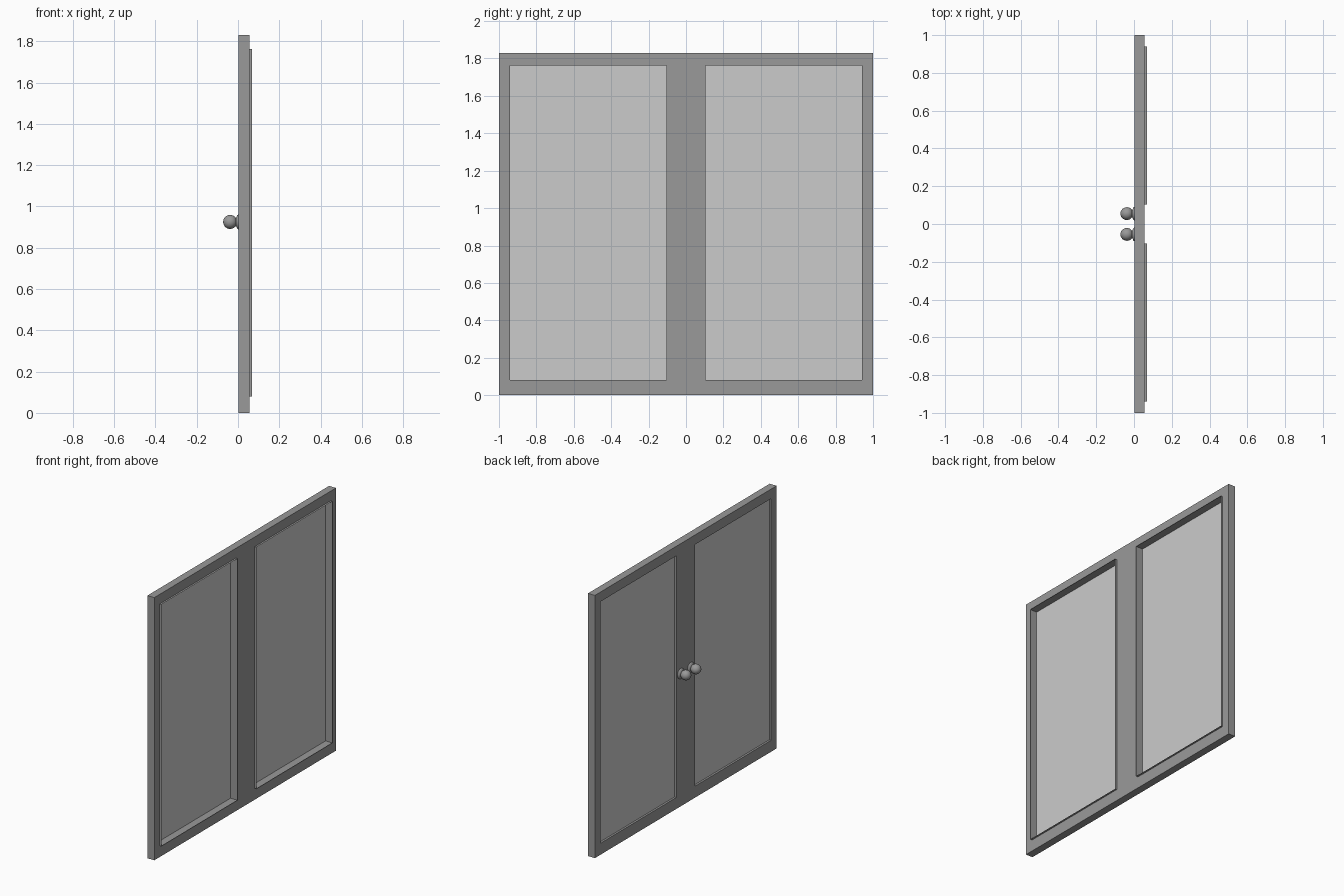
import bpy, bmesh, math
from mathutils import Vector

if "Cube" in bpy.data.objects:
    bpy.data.objects.remove(bpy.data.objects["Cube"])

X0, X1 = 0.002, 0.055          # frame thickness
PANE_X, LIP_X = 0.016, 0.069   # recessed pane and raised lip
H = 1.83
YS = [-1, -0.941, -0.104, 0.104, 0.941, 1]
ZS = [0, 0.08, 1.763, H]


def material(name, v):
    m = bpy.data.materials.new(name)
    m.diffuse_color = (v, v, v, 1)
    m.use_nodes = True
    m.node_tree.nodes["Principled BSDF"].inputs["Base Color"].default_value = m.diffuse_color
    return m


def finish(bm, name, mat):
    me = bpy.data.meshes.new(name)
    bm.to_mesh(me)
    bm.free()
    ob = bpy.data.objects.new(name, me)
    bpy.context.collection.objects.link(ob)
    me.materials.append(mat)
    return ob


dark = material("dark_grey", 0.32)
light = material("light_grey", 0.8)

# Double door frame: a grid of cells with two openings, extruded to thickness
bm = bmesh.new()
for i in range(5):
    for j in range(3):
        if j == 1 and i in (1, 3):
            continue
        bm.faces.new([bm.verts.new((X0, y, z)) for y, z in (
            (YS[i], ZS[j]), (YS[i], ZS[j + 1]),
            (YS[i + 1], ZS[j + 1]), (YS[i + 1], ZS[j]))])
bmesh.ops.remove_doubles(bm, verts=bm.verts[:], dist=1e-5)
ext = bmesh.ops.extrude_face_region(bm, geom=bm.faces[:], use_keep_orig=True)
moved = [v for v in ext["geom"] if isinstance(v, bmesh.types.BMVert)]
bmesh.ops.translate(bm, verts=moved, vec=Vector((X1 - X0, 0, 0)))
bmesh.ops.recalc_face_normals(bm, faces=bm.faces[:])
finish(bm, "door_frame", dark)


def knob(name, y):
    # Turned profile: (distance from door, radius), flared base, neck, ball
    prof = [(0, 0.036), (0.005, 0.034), (0.010, 0.022), (0.014, 0.016)]
    r, c = 0.034, 0.040
    a0 = math.asin(0.016 / r)
    n = 10
    for k in range(n):
        a = a0 + (math.pi - a0) * k / n
        prof.append((c - r * math.cos(a), r * math.sin(a)))
    prof.append((c + r, 0))
    bm = bmesh.new()
    vs = [bm.verts.new((X0 - d, y, 0.925 + rad)) for d, rad in prof]
    es = [bm.edges.new(p) for p in zip(vs, vs[1:])]
    bmesh.ops.spin(bm, geom=vs + es, cent=(0, y, 0.925), axis=(1, 0, 0),
                   angle=2 * math.pi, steps=24)
    bmesh.ops.remove_doubles(bm, verts=bm.verts[:], dist=1e-5)
    bmesh.ops.recalc_face_normals(bm, faces=bm.faces[:])
    for f in bm.faces:
        f.smooth = True
    finish(bm, name, dark)


for side, i, ky in (("left", 1, -0.055), ("right", 3, 0.055)):
    ring = [(YS[i], ZS[1]), (YS[i + 1], ZS[1]), (YS[i + 1], ZS[2]), (YS[i], ZS[2])]
    # Recessed pane
    bm = bmesh.new()
    bm.faces.new([bm.verts.new((PANE_X, y, z)) for y, z in ring])
    finish(bm, side + "_pane", light)
    # Thin lip standing proud of the frame around the opening
    bm = bmesh.new()
    lo = [bm.verts.new((X1, y, z)) for y, z in ring]
    hi = [bm.verts.new((LIP_X, y, z)) for y, z in ring]
    for k in range(4):
        n = (k + 1) % 4
        bm.faces.new((lo[k], lo[n], hi[n], hi[k]))
    finish(bm, side + "_lip", dark)
    knob(side + "_knob", ky)
